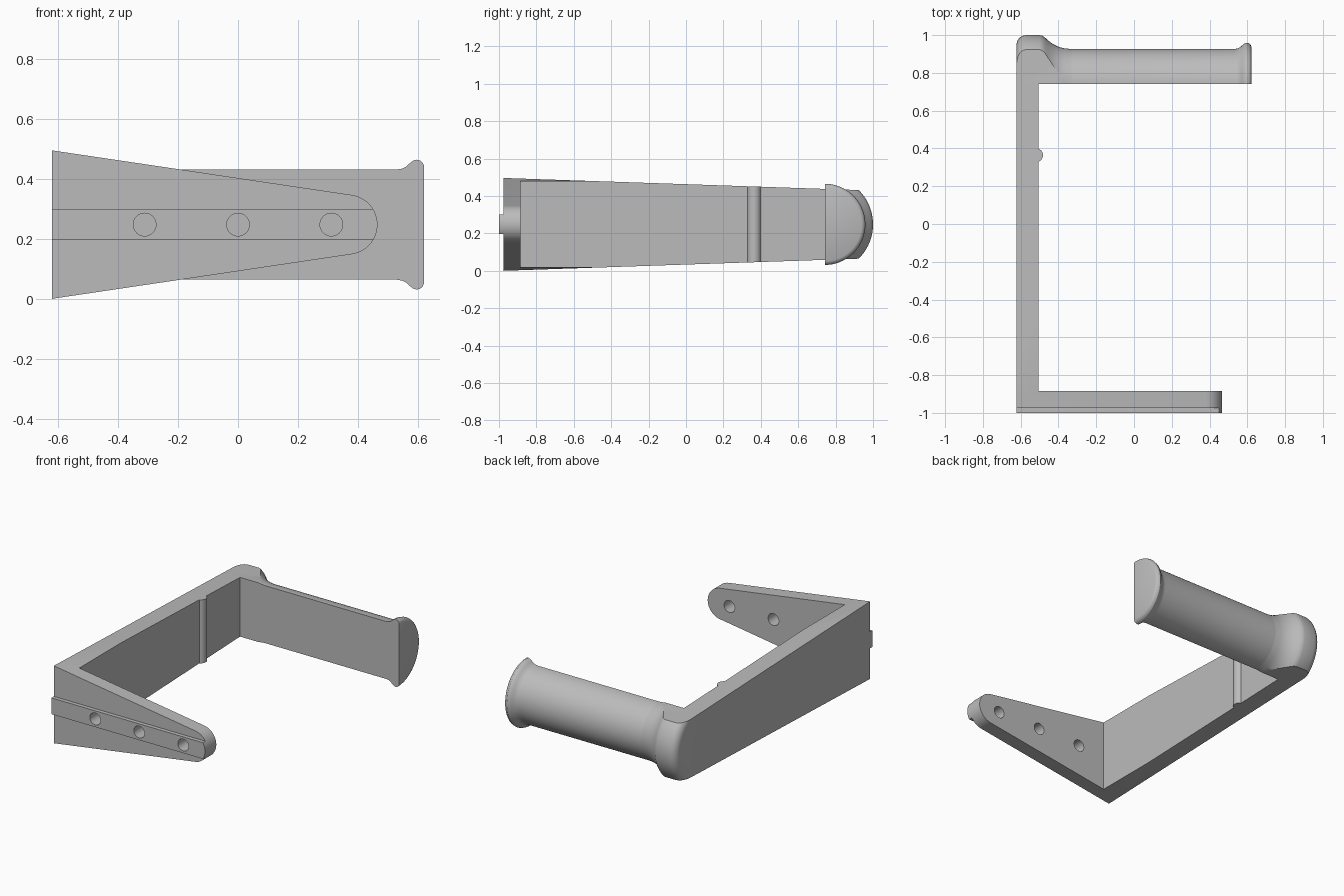
import bpy, bmesh
from math import sin, cos, pi, radians

if "Cube" in bpy.data.objects:
    bpy.data.objects.remove(bpy.data.objects["Cube"], do_unlink=True)

grey = bpy.data.materials.new("plain grey")
grey.use_nodes = True
grey.diffuse_color = (0.5, 0.5, 0.5, 1)
grey.node_tree.nodes["Principled BSDF"].inputs["Base Color"].default_value = (0.5, 0.5, 0.5, 1)

MID = 0.248                    # height of the symmetry plane
LEFT, RIGHT = -0.622, 0.622
INNER = -0.505                 # inner face of the spine
GRIP_Y = 0.742                 # flat face of the grip
ARM_FRONT, ARM_BACK = -0.975, -0.885


def loft(name, rings):
    """Closed solid through rings of equal point count."""
    bm = bmesh.new()
    loops = [[bm.verts.new(p) for p in ring] for ring in rings]
    n = len(loops[0])
    for a, b in zip(loops, loops[1:]):
        for i in range(n):
            j = (i + 1) % n
            bm.faces.new((a[i], a[j], b[j], b[i]))
    bm.faces.new(loops[0])
    bm.faces.new(loops[-1])
    bmesh.ops.recalc_face_normals(bm, faces=bm.faces)
    mesh = bpy.data.meshes.new(name)
    bm.to_mesh(mesh)
    bm.free()
    mesh.materials.append(grey)
    obj = bpy.data.objects.new(name, mesh)
    bpy.context.scene.collection.objects.link(obj)
    return obj


def prism(name, pts, axis, lo, hi):
    """Extrude a 2D outline along one axis."""
    place = {"x": lambda a, b, t: (t, a, b),
             "y": lambda a, b, t: (a, t, b),
             "z": lambda a, b, t: (a, b, t)}[axis]
    return loft(name, [[place(a, b, t) for a, b in pts] for t in (lo, hi)])


def activate(obj):
    bpy.ops.object.select_all(action="DESELECT")
    obj.select_set(True)
    bpy.context.view_layer.objects.active = obj


def cut(obj, tool, operation):
    activate(obj)
    mod = obj.modifiers.new("cut", "BOOLEAN")
    mod.operation, mod.solver, mod.object = operation, "EXACT", tool
    bpy.ops.object.modifier_apply(modifier=mod.name)


def circle(x, y, r, start=0, end=2 * pi, steps=32):
    return [(x + r * cos(start + (end - start) * i / steps),
             y + r * sin(start + (end - start) * i / steps)) for i in range(steps)]


def half_lathe(name, profile, steps=48):
    """Half-round solid along x with its flat side facing the front."""
    return loft(name, [[(x, GRIP_Y + r * sin(pi * i / steps), MID + r * cos(pi * i / steps))
                        for i in range(steps + 1)] for x, r in profile])


# Taper envelopes: arm seen from the front, spine seen from the side
tip = radians(81.6)
arm_outline = [(LEFT, 0), *circle(0.366, MID, 0.1, -tip, tip, 24),
               (0.366 + 0.1 * cos(tip), MID + 0.1 * sin(tip)), (LEFT, 2 * MID)]
arm_taper = prism("arm_taper", arm_outline, "y", -1.2, 1.2)
end_half = MID - 0.034 * 2.075
spine_taper = prism("spine_taper", [(ARM_FRONT, 0), (1.1, MID - end_half),
                                    (1.1, MID + end_half), (ARM_FRONT, 2 * MID)], "x", -1, 1)

# Spine and front arm in one bracket
bracket = prism("bracket", [(LEFT, ARM_FRONT), (0.6, ARM_FRONT), (0.6, ARM_BACK),
                            (INNER, ARM_BACK), (INNER, GRIP_Y), (LEFT, GRIP_Y)], "z", -0.1, 0.6)
cut(bracket, arm_taper, "INTERSECT")
cut(bracket, spine_taper, "INTERSECT")

# Raised rib along the front of the arm
rib = prism("arm_rib", [(LEFT, MID - 0.052), (0.6, MID - 0.052),
                        (0.6, MID + 0.052), (LEFT, MID + 0.052)], "y", -1, ARM_FRONT)
cut(rib, arm_taper, "INTERSECT")

# Screw holes through arm and rib
for x in (-0.312, 0, 0.312):
    drill = prism("drill", circle(x, MID, 0.038), "y", -1.1, -0.8)
    cut(bracket, drill, "DIFFERENCE")
    cut(rib, drill, "DIFFERENCE")
    bpy.data.objects.remove(drill, do_unlink=True)

# Small vertical ridge on the inside of the spine
ridge = prism("spine_ridge", circle(-0.519, 0.364, 0.037), "z", -0.1, 0.6)
cut(ridge, spine_taper, "INTERSECT")

# Flared grip base, trimmed to the spine width
grip_base = half_lathe("grip_base", [
    (LEFT, 0.212), (-0.618, 0.228), (-0.608, 0.243), (-0.594, 0.253), (-0.575, 0.258),
    (-0.5, 0.258), (-0.486, 0.255), (-0.472, 0.246), (-0.455, 0.23), (-0.43, 0.211),
    (-0.4, 0.196), (-0.37, 0.188), (-0.33, 0.184)])
cut(grip_base, spine_taper, "INTERSECT")

# Half-round grip with a flange at its free end
grip = half_lathe("grip", [
    (-0.33, 0.184), (0.53, 0.184), (0.548, 0.187), (0.562, 0.194), (0.574, 0.205),
    (0.584, 0.213), (0.597, 0.217), (0.609, 0.214), (0.617, 0.207), (RIGHT, 0.196)])

for helper in (arm_taper, spine_taper):
    bpy.data.objects.remove(helper, do_unlink=True)
for part in (bracket, rib, ridge, grip_base, grip):
    activate(part)
    bpy.ops.object.shade_smooth_by_angle(angle=radians(30))
